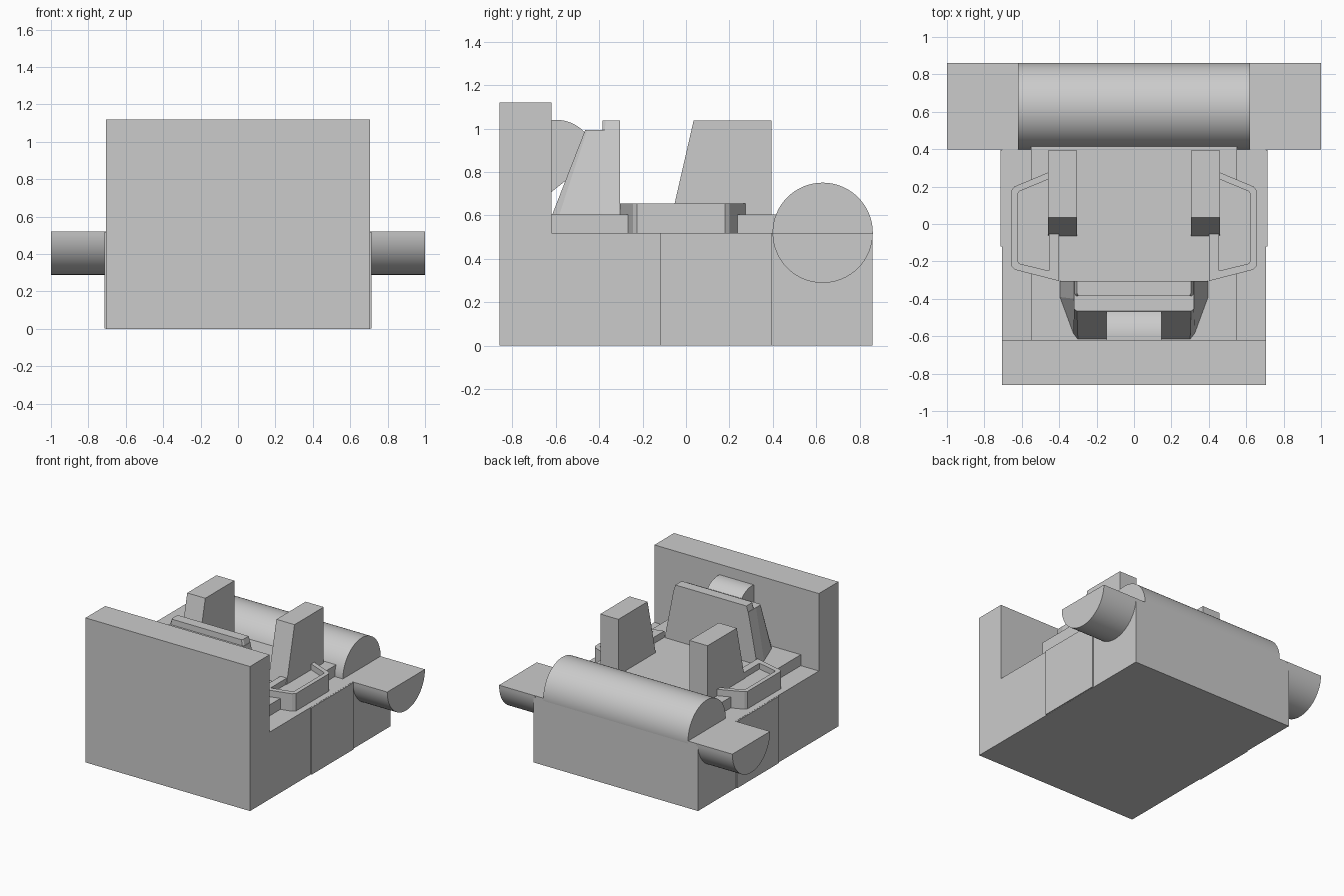
import bpy, bmesh, math

cube = bpy.data.objects.get("Cube")
if cube:
    bpy.data.objects.remove(cube, do_unlink=True)

GREY = (0.6, 0.6, 0.6, 1.0)
mat = bpy.data.materials.new("plain_grey")
mat.use_nodes = True
mat.diffuse_color = GREY
mat.node_tree.nodes["Principled BSDF"].inputs["Base Color"].default_value = GREY


def loft(name, loops, mirror=False):
    """Join point loops of equal length into a closed solid."""
    bm = bmesh.new()
    rings = [[bm.verts.new(p) for p in loop] for loop in loops]
    for a, b in zip(rings, rings[1:]):
        for i in range(len(a)):
            j = (i + 1) % len(a)
            bm.faces.new((a[i], a[j], b[j], b[i]))
    bm.faces.new(rings[0][::-1])
    bm.faces.new(rings[-1])
    bmesh.ops.recalc_face_normals(bm, faces=bm.faces)
    me = bpy.data.meshes.new(name)
    bm.to_mesh(me)
    bm.free()
    me.materials.append(mat)
    ob = bpy.data.objects.new(name, me)
    bpy.context.collection.objects.link(ob)
    if mirror:
        ob.modifiers.new("Mirror", 'MIRROR').use_mirror_merge = False
    return ob


def side_prism(name, profile, x0, x1, mirror=False):
    """Extrude a (y, z) profile from x0 to x1."""
    return loft(name, [[(x, y, z) for y, z in profile] for x in (x0, x1)], mirror)


def box(name, x, y0, y1, z0, z1):
    return side_prism(name, [(y0, z0), (y1, z0), (y1, z1), (y0, z1)], -x, x)


def arc(cy, cz, r, start, end, n):
    step = (end - start) / n
    return [(cy + r * math.cos(math.radians(start + step * i)),
             cz + r * math.sin(math.radians(start + step * i))) for i in range(n + 1)]


def at(points, z):
    return [(x, y, z) for x, y in points]


# Body with tall front wall, and slightly wider middle section
side_prism("body_and_front_wall", [(-.86, 0), (.86, 0), (.86, .52), (-.62, .52),
                                   (-.62, 1.12), (-.86, 1.12)], -.705, .705)
box("middle_band", .714, -.12, .395, .001, .519)
box("deck", .55, -.63, .42, .5, .605)

# Rear drum and the half-round stubs sticking out below it
drum = side_prism("rear_drum", arc(.63, .52, .231, 0, 360, 64)[:-1], -.62, .62)
stubs = side_prism("side_stub", arc(.63, .52, .231, 180, 360, 32), .69, 1, True)

# Recessed side trays
outer = [(.40, -.305), (.635, -.245), (.655, -.225), (.655, .18), (.64, .2), (.40, .3)]
inner = [(.455, -.25), (.612, -.212), (.622, -.2), (.622, .163), (.612, .175), (.455, .24)]
loft("side_tray", [at(outer, .51), at(outer, .655), at(inner, .655), at(inner, .61)], True)

# Towers with sloped fronts
side_prism("tower", [(-.065, .6), (.393, .6), (.393, 1.037), (.035, 1.037)], .305, .46, True)

# Tapered backrest with a raised lip
foot = [(.397, -.305), (.397, -.39), (.325, -.585), (.3, -.618)]
head = [(.32, -.305), (.32, -.40), (.32, -.455), (.305, -.465)]


def both_sides(half):
    return half + [(-x, y) for x, y in reversed(half)]


loft("backrest", [at(both_sides(foot), .6), at(both_sides(head), .993)])
lip = [(.32, -.305), (.32, -.375), (.31, -.386)]
lip_top = [(.305, -.305), (.305, -.37), (.297, -.384)]
loft("backrest_lip", [at(both_sides(lip), .985), at(both_sides(lip_top), 1.037)])

# Rounded roll between backrest and wall
roll = side_prism("headrest_roll", [(-.63, .7)] + [(-.53, .78)] +
                  arc(-.595, .87, .17, 0, 90, 20) + [(-.63, 1.038)], -.147, .147)

# Smooth the round parts, keeping edges sharp
bpy.ops.object.select_all(action='DESELECT')
for ob in (drum, stubs, roll):
    ob.select_set(True)
    bpy.context.view_layer.objects.active = ob
bpy.ops.object.shade_smooth_by_angle(angle=math.radians(30))
